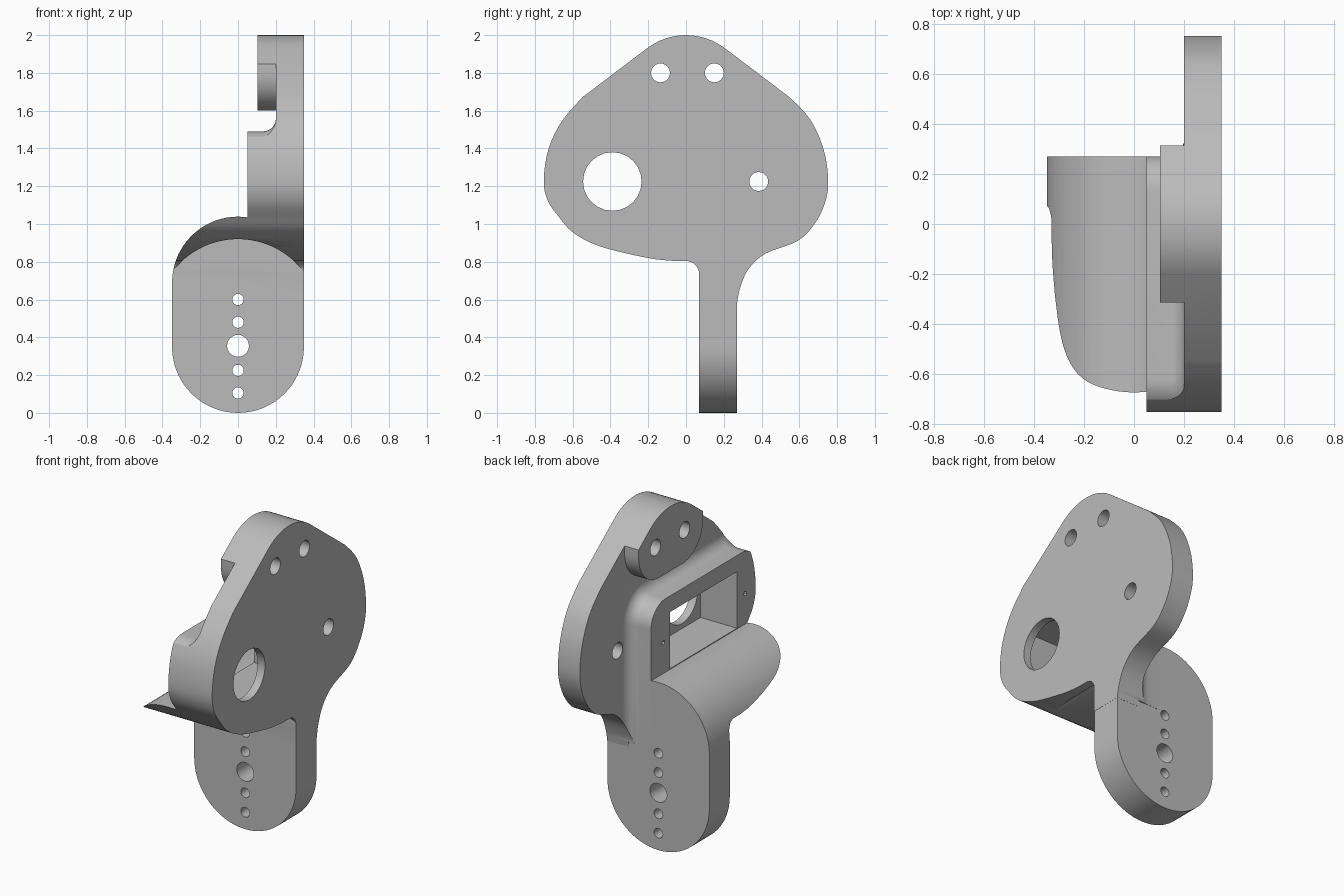
import bpy, bmesh
from math import sin, cos, pi, sqrt
from mathutils import Vector

cube = bpy.data.objects.get("Cube")
if cube:
    bpy.data.objects.remove(cube)

grey = bpy.data.materials.new("grey_plastic")
grey.use_nodes = True
tone = (0.5, 0.5, 0.5, 1)
grey.diffuse_color = tone
grey.node_tree.nodes["Principled BSDF"].inputs["Base Color"].default_value = tone


def loft(name, sections, axis):
    """Join 2D loops, each at its own position along the axis, into a solid."""
    bm = bmesh.new()
    rings = []
    for t, pts in sections:
        rings.append([bm.verts.new((t, u, v) if axis == "x" else (u, t, v))
                      for u, v in pts])
    for a, b in zip(rings, rings[1:]):
        for i in range(len(a)):
            j = (i + 1) % len(a)
            bm.faces.new((a[i], a[j], b[j], b[i]))
    bm.faces.new(rings[0])
    bm.faces.new(rings[-1])
    bmesh.ops.recalc_face_normals(bm, faces=bm.faces)
    mesh = bpy.data.meshes.new(name)
    bm.to_mesh(mesh)
    bm.free()
    mesh.materials.append(grey)
    obj = bpy.data.objects.new(name, mesh)
    bpy.context.collection.objects.link(obj)
    return obj


def prism(name, pts, axis, start, end):
    return loft(name, [(start, pts), (end, pts)], axis)


def arc(cu, cv, r, a0, a1, n=12):
    return [(cu + r * cos(a0 + (a1 - a0) * i / n),
             cv + r * sin(a0 + (a1 - a0) * i / n)) for i in range(n + 1)]


def rounded(u0, u1, v0, v1, r):
    """Rectangle whose upper corners are rounded."""
    return ([(u0, v0), (u1, v0)] + arc(u1 - r, v1 - r, r, 0, pi / 2)
            + arc(u0 + r, v1 - r, r, pi / 2, pi))


def hole(u, v, r, axis, start, end, n=24):
    return prism("hole", arc(u, v, r, 0, 2 * pi, n)[:-1], axis, start, end)


def spline(pts, steps=5):
    """Smooth open curve through the points."""
    p = [Vector(q) for q in [pts[0]] + pts + [pts[-1]]]
    out = []
    for a, b, c, d in zip(p, p[1:], p[2:], p[3:]):
        for i in range(steps):
            t = i / steps
            q = (b * 2 + (c - a) * t + (a * 2 - b * 5 + c * 4 - d) * t * t
                 + (b * 3 - a - c * 3 + d) * t ** 3) / 2
            out.append(q[:])
    return out + [pts[-1]]


def combine(obj, other, operation):
    mod = obj.modifiers.new(operation, "BOOLEAN")
    mod.operation = operation
    mod.solver = "EXACT"
    mod.object = other
    bpy.ops.object.select_all(action="DESELECT")
    bpy.context.view_layer.objects.active = obj
    obj.select_set(True)
    bpy.ops.object.modifier_apply(modifier=mod.name)
    bpy.data.objects.remove(other)


# Side outline: rounded top, sloped shoulders, wide body and narrow neck
crown = arc(0, 1.66, 0.34, pi * 0.30, pi * 0.70)
back_edge = spline([(0.27, 0.58), (0.286, 0.66), (0.33, 0.76), (0.42, 0.843),
                    (0.59, 0.91), (0.68, 1.0), (0.735, 1.11), (0.753, 1.225),
                    (0.73, 1.39), (0.66, 1.55), (0.55, 1.67)])
front_edge = spline([(-0.55, 1.67), (-0.66, 1.54), (-0.73, 1.39), (-0.753, 1.225),
                     (-0.73, 1.12), (-0.667, 1.03), (-0.61, 0.965), (-0.52, 0.908),
                     (-0.4, 0.865), (-0.19, 0.818), (-0.06, 0.804)])
inner_corner = arc(0, 0.734, 0.07, pi / 2, 0, 8)
outline = ([(0.3, -0.1), (0.3, 0.57)] + back_edge + crown + front_edge
           + inner_corner + [(0.07, -0.1)])

# Foot and arched wing share one front silhouette
R = 0.349
arch = arc(0, 0.69, R, 0, pi, 36) + arc(0, R, R, pi, 2 * pi, 36)
bracket = prism("bracket", arch, "y", -0.9, 0.27)

# Large side plate
slab = [(-0.9, 0.585), (0.9, 0.585), (0.9, 2.2), (-0.9, 2.2)]
combine(bracket, prism("side_plate", slab, "x", 0.2, 0.35), "UNION")

# Motor housing, flaring into the plate with a fillet
F = 0.07
flare = [(0.05, 0)]
for i in range(8):
    s = sin(i / 7 * pi / 2)
    flare.append((0.131 + F * s, F * (1 - sqrt(max(0, 1 - s * s)))))
flare.append((0.29, F))
housing = [(x, rounded(-0.76 - g, 0.271 + g, 0.62, 1.49 + g, 0.14 + g))
           for x, g in flare]
combine(bracket, loft("motor_housing", housing, "x"), "UNION")

# Raised boss around the two top holes
boss = ([(0.315, 2.15), (-0.315, 2.15)] + arc(-0.115, 1.8, 0.2, pi, 1.5 * pi)
        + arc(0.115, 1.8, 0.2, 1.5 * pi, 2 * pi))
combine(bracket, prism("top_boss", boss, "x", 0.104, 0.28), "UNION")

# Trim everything to the side outline
combine(bracket, prism("outline", outline, "x", -0.5, 0.5), "INTERSECT")

# Arched hollow below the wing
hollow = arc(0, 0.485, 0.435, pi * 0.19, pi * 0.81, 32)
combine(bracket, prism("hollow", hollow, "y", -0.9, 0.069), "DIFFERENCE")

# Motor pocket
pocket = [(-0.57, 1.04), (0.085, 1.04), (0.085, 1.39), (-0.57, 1.39)]
combine(bracket, prism("pocket", pocket, "x", 0, 0.3), "DIFFERENCE")

# Holes through the plate, the housing frame and the foot
for y, z, r in [(-0.135, 1.8, 0.05), (0.15, 1.8, 0.05),
                (0.385, 1.225, 0.05), (-0.39, 1.225, 0.155)]:
    combine(bracket, hole(y, z, r, "x", 0.07 if r < 0.1 else 0.25, 0.5), "DIFFERENCE")
for y in (0.15, -0.65):
    combine(bracket, hole(y, 1.225, 0.013, "x", 0, 0.15, 12), "DIFFERENCE")
for z, r in [(0.105, 0.03), (0.225, 0.03), (0.355, 0.058), (0.48, 0.03), (0.6, 0.03)]:
    combine(bracket, hole(0, z, r, "y", 0, 0.4), "DIFFERENCE")

bpy.context.view_layer.objects.active = bracket
bracket.select_set(True)
bpy.ops.object.shade_smooth_by_angle(angle=pi / 6)
